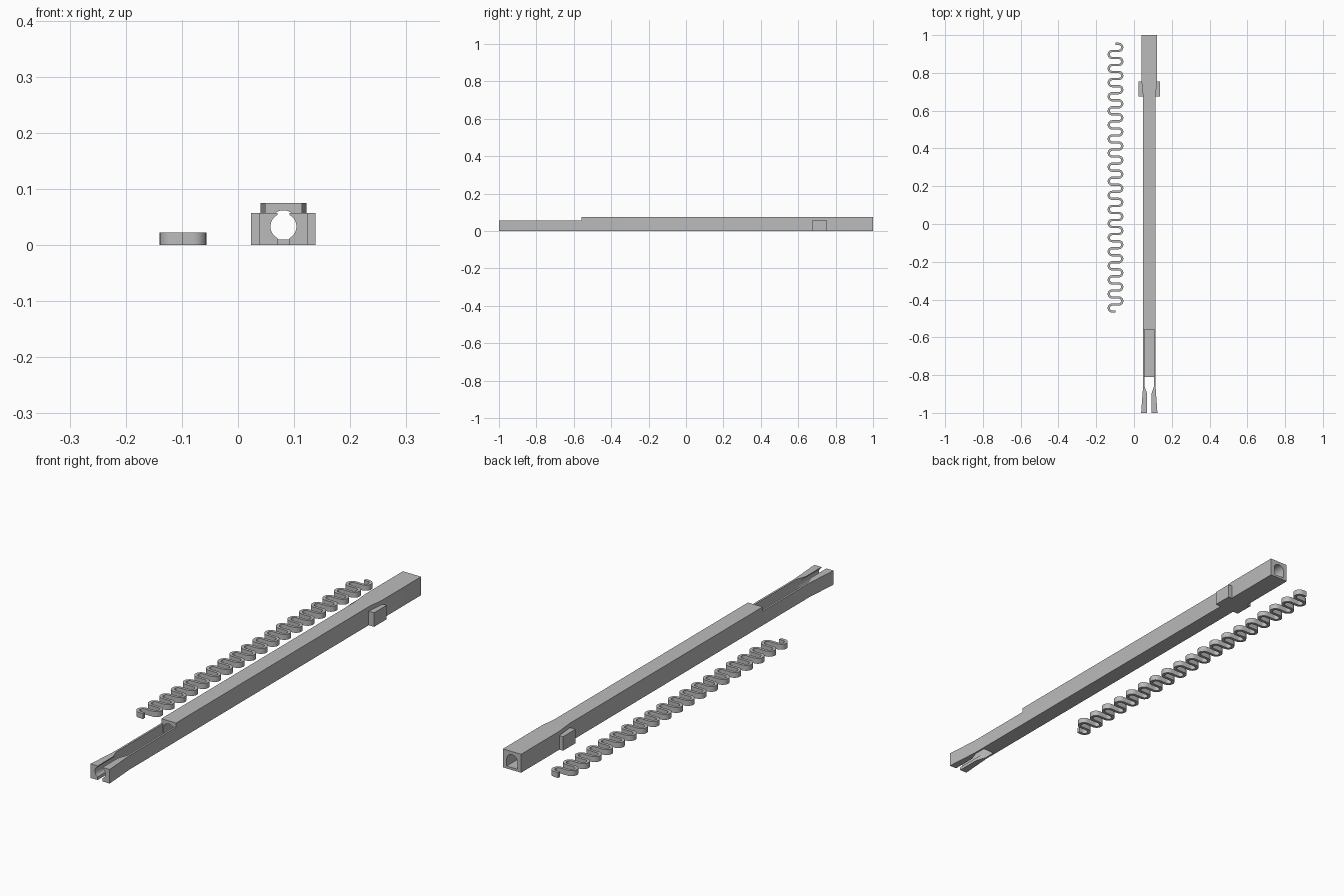
import bpy, bmesh, math
from mathutils import Vector

cube = bpy.data.objects.get("Cube")
if cube:
    bpy.data.objects.remove(cube)

grey = bpy.data.materials.new("plain_grey")
grey.use_nodes = True
GREY = (0.5, 0.5, 0.5, 1)
grey.diffuse_color = GREY
grey.node_tree.nodes["Principled BSDF"].inputs["Base Color"].default_value = GREY

BODY_X = 0.081
SPRING_X = -0.098


def prism(name, outline, depth):
    """Extrude a closed 3D outline along a vector."""
    bm = bmesh.new()
    face = bm.faces.new([bm.verts.new(p) for p in outline])
    ext = bmesh.ops.extrude_face_region(bm, geom=[face])
    moved = [v for v in ext["geom"] if isinstance(v, bmesh.types.BMVert)]
    bmesh.ops.translate(bm, verts=moved, vec=depth)
    bmesh.ops.recalc_face_normals(bm, faces=bm.faces)
    mesh = bpy.data.meshes.new(name)
    bm.to_mesh(mesh)
    bm.free()
    mesh.materials.append(grey)
    obj = bpy.data.objects.new(name, mesh)
    bpy.context.collection.objects.link(obj)
    return obj


def plan(name, half_widths, z0, z1):
    """Mirror (half width, y) pairs about the body axis and extrude upward."""
    right = [(BODY_X + w, y, z0) for w, y in half_widths]
    left = [(BODY_X - w, y, z0) for w, y in reversed(half_widths)]
    return prism(name, right + left, (0, 0, z1 - z0))


def arc(cx, cz, r, a0, a1, n):
    angles = [math.radians(a0 + (a1 - a0) * i / n) for i in range(n + 1)]
    return [(cx + r * math.cos(a), cz + r * math.sin(a)) for a in angles]


def smooth(obj):
    bpy.ops.object.select_all(action="DESELECT")
    obj.select_set(True)
    bpy.context.view_layer.objects.active = obj
    bpy.ops.object.shade_smooth_by_angle(angle=math.radians(30))


# Long body with flared jaws in front and a wider rear end
body = plan("barrel_body", [(0.043, -1), (0.041, -0.97), (0.033, -0.86),
                            (0.033, 0.675), (0.041, 0.755), (0.041, 1)], 0, 0.075)

# Cutters: lowered front, open channel, jaw slot, bores
cutters = [
    plan("step_cutter", [(0.1, -1.1), (0.1, -0.56)], 0.057, 0.2),
    plan("channel_cutter", [(0.025, -0.82), (0.025, -0.56)], 0.01, 0.19),
    plan("jaw_slot_cutter", [(0.011, -1.1), (0.011, -0.9), (0.025, -0.86),
                             (0.025, -0.81)], -0.1, 0.18),
]
jaw_bore = arc(BODY_X, 0.033, 0.0232, 0, 360, 32)[:-1]
cutters.append(prism("jaw_bore_cutter", [(x, -1.15, z) for x, z in jaw_bore], (0, 0.33, 0)))
arch = arc(BODY_X, 0.038, 0.024, 0, 180, 20)
arch += [(BODY_X - 0.024, 0.01), (BODY_X + 0.024, 0.01)]
cutters.append(prism("main_bore_cutter", [(x, -0.6, z) for x, z in arch], (0, 1.8, 0)))

for cutter in cutters:
    mod = body.modifiers.new(cutter.name, "BOOLEAN")
    mod.operation = "DIFFERENCE"
    mod.solver = "EXACT"
    mod.object = cutter
    bpy.context.view_layer.objects.active = body
    bpy.ops.object.modifier_apply(modifier=mod.name)
    bpy.data.objects.remove(cutter)
smooth(body)

# Side tabs
for name, side in (("left_tab", 1), ("right_tab", -1)):
    a, b = BODY_X + side * 0.032, BODY_X + side * 0.0575
    prism(name, [(a, 0.675, 0), (b, 0.675, 0), (b, 0.755, 0), (a, 0.755, 0)], (0, 0, 0.057))

# Flat serpentine spring: alternating half circles joined by straights
BENDS, PITCH, TOP_Y = 38, 0.0373, 0.935
path = [Vector((SPRING_X, TOP_Y + PITCH / 2))]
for i in range(BENDS):
    side = 1 if i % 2 == 0 else -1
    for dx, y in arc(0, TOP_Y - i * PITCH, PITCH / 2, 90, -90, 12):
        path.append(Vector((SPRING_X + side * (0.017 + dx), y)))
path.append(Vector((SPRING_X, TOP_Y - (BENDS - 0.5) * PITCH)))

HALF_THICK = 0.006
edges = ([], [])
for i, p in enumerate(path):
    t = (path[min(i + 1, len(path) - 1)] - path[max(i - 1, 0)]).normalized()
    if i in (0, len(path) - 1):
        t = Vector((1 if i == 0 else -1, 0)) * (1 if i == 0 else -1)
    n = Vector((-t.y, t.x)) * HALF_THICK
    for side, sign in zip(edges, (1, -1)):
        side.append(p + n * sign)

bm = bmesh.new()
rings = []
for a, b in zip(*edges):
    rings.append([bm.verts.new((q.x, q.y, z)) for q, z in ((a, 0), (b, 0), (b, 0.022), (a, 0.022))])
for r, s in zip(rings, rings[1:]):
    for k in range(4):
        bm.faces.new((r[k], r[k - 1], s[k - 1], s[k]))
bm.faces.new(rings[0])
bm.faces.new(rings[-1][::-1])
bmesh.ops.recalc_face_normals(bm, faces=bm.faces)
mesh = bpy.data.meshes.new("flat_spring")
bm.to_mesh(mesh)
bm.free()
mesh.materials.append(grey)
spring = bpy.data.objects.new("flat_spring", mesh)
bpy.context.collection.objects.link(spring)
smooth(spring)
